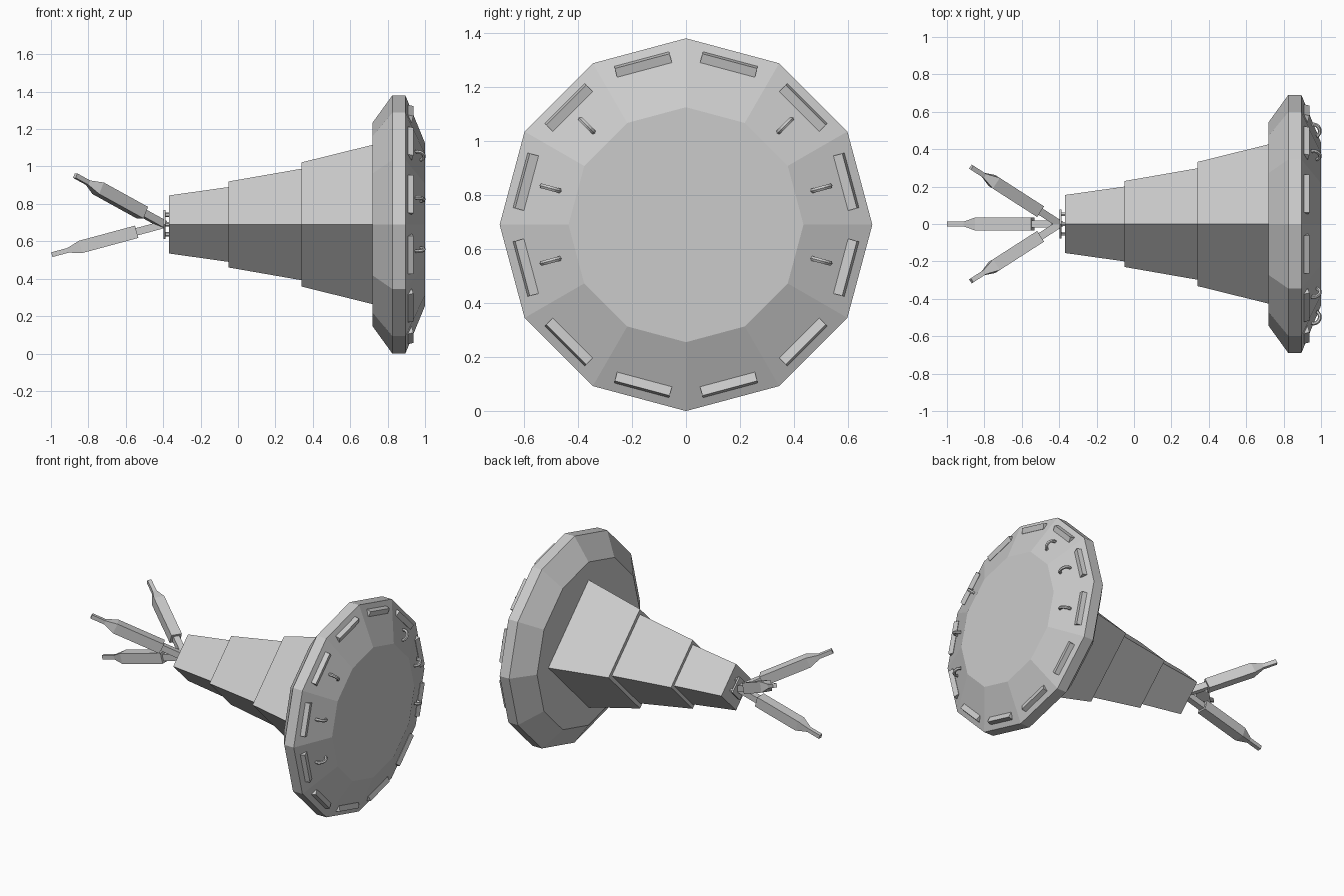
import bpy, bmesh, math
from mathutils import Vector, Matrix

if "Cube" in bpy.data.objects:
    bpy.data.objects.remove(bpy.data.objects["Cube"])

CZ = 0.69                       # height of the main axis
AXIS = Vector((0, 0, CZ))

grey = bpy.data.materials.new("light_grey")
grey.diffuse_color = (0.6, 0.6, 0.6, 1)
grey.use_nodes = True
grey.node_tree.nodes["Principled BSDF"].inputs["Base Color"].default_value = grey.diffuse_color


def finish(name, bm):
    bmesh.ops.recalc_face_normals(bm, faces=bm.faces)
    me = bpy.data.meshes.new(name)
    bm.to_mesh(me)
    bm.free()
    me.materials.append(grey)
    ob = bpy.data.objects.new(name, me)
    bpy.context.collection.objects.link(ob)
    return ob


def loft(name, profile, sides, start, direction, turn=0.0):
    """Polygon rings of (distance, radius) along a direction, capped at both ends."""
    d = Vector(direction).normalized()
    side = d.cross(Vector((0, 0, 1))).normalized()
    up = side.cross(d)
    bm = bmesh.new()
    rings = []
    for s, r in profile:
        ring = []
        for k in range(sides):
            a = turn + 2 * math.pi * k / sides
            ring.append(bm.verts.new(Vector(start) + d * s + (up * math.cos(a) + side * math.sin(a)) * r))
        rings.append(ring)
    for a, b in zip(rings, rings[1:]):
        for k in range(sides):
            j = (k + 1) % sides
            bm.faces.new((a[k], a[j], b[j], b[k]))
    bm.faces.new(rings[0])
    bm.faces.new(rings[-1])
    return finish(name, bm)


def around(angle):
    """Turn from straight up towards +y about the main axis."""
    return Matrix.Translation(AXIS) @ Matrix.Rotation(-math.radians(angle), 4, 'X')


X = (1, 0, 0)

# Twelve-sided dish
loft("dish", [(0.72, 0.545), (0.825, 0.69), (0.895, 0.69), (1.0, 0.435)], 12, AXIS, X)

# Stepped four-sided horn
for i, (x0, r0, x1, r1) in enumerate([(-0.37, 0.155, -0.05, 0.20),
                                      (-0.05, 0.23, 0.34, 0.298),
                                      (0.34, 0.332, 0.725, 0.427)]):
    loft(f"horn_section_{i + 1}", [(x0, r0), (x1, r1)], 4, AXIS, X)

# Mounting plate and its pegs
loft("mount_plate", [(-0.399, 0.078), (-0.388, 0.078)], 4, AXIS, X)
for k in range(4):
    a = k * math.pi / 2
    c = AXIS + Vector((0, math.sin(a), math.cos(a))) * 0.052
    loft(f"mount_peg_{k + 1}", [(-0.39, 0.012), (-0.365, 0.012)], 6, c, X)

# Three splayed prongs: thin rod, thick grip, tapered tip
Q = math.sqrt(2)
prong = [(0, 0.02), (0.15, 0.02), (0.15, 0.034), (0.46, 0.034), (0.53, 0.013), (0.62, 0.013)]
for name, d in (("lower", (-0.6, 0, -0.162)),
                ("upper_front", (-0.475, -0.305, 0.262)),
                ("upper_back", (-0.475, 0.305, 0.262))):
    loft(f"{name}_prong", [(s, r * Q) for s, r in prong], 4, AXIS + Vector((-0.397, 0, 0)), d, math.pi / 4)

# Tilted bars around the rim
for k in range(12):
    bm = bmesh.new()
    bmesh.ops.create_cube(bm, size=1)
    m = (around(15 + 30 * k) @ Matrix.Translation((0.9165, 0, 0.6146))
         @ Matrix.Rotation(math.radians(15), 4, 'Y') @ Matrix.Diagonal((0.035, 0.21, 0.035, 1)))
    bm.transform(m)
    finish(f"rim_bar_{k + 1}", bm)

# Arched handles on the dish face
STEPS, TUBE = 8, 6
slope = math.atan2(0.105, 0.255)
for angle in (45, 75, 105, -45, -75, -105):
    bm = bmesh.new()
    rings = []
    for i in range(STEPS + 1):
        t = math.pi * i / STEPS
        ring = []
        for j in range(TUBE):
            a = 2 * math.pi * j / TUBE
            w = 0.010 * math.cos(a)
            ring.append(bm.verts.new(((0.030 + w) * math.sin(t), 0.010 * math.sin(a),
                                      (0.034 + w) * math.cos(t))))
        rings.append(ring)
    for a, b in zip(rings, rings[1:]):
        for j in range(TUBE):
            n = (j + 1) % TUBE
            bm.faces.new((a[j], a[n], b[n], b[j]))
    bm.faces.new(rings[0])
    bm.faces.new(rings[-1])
    bm.transform(around(angle) @ Matrix.Translation((0.963, 0, 0.518)) @ Matrix.Rotation(-slope, 4, 'Y'))
    finish(f"handle_{angle % 360}", bm)
